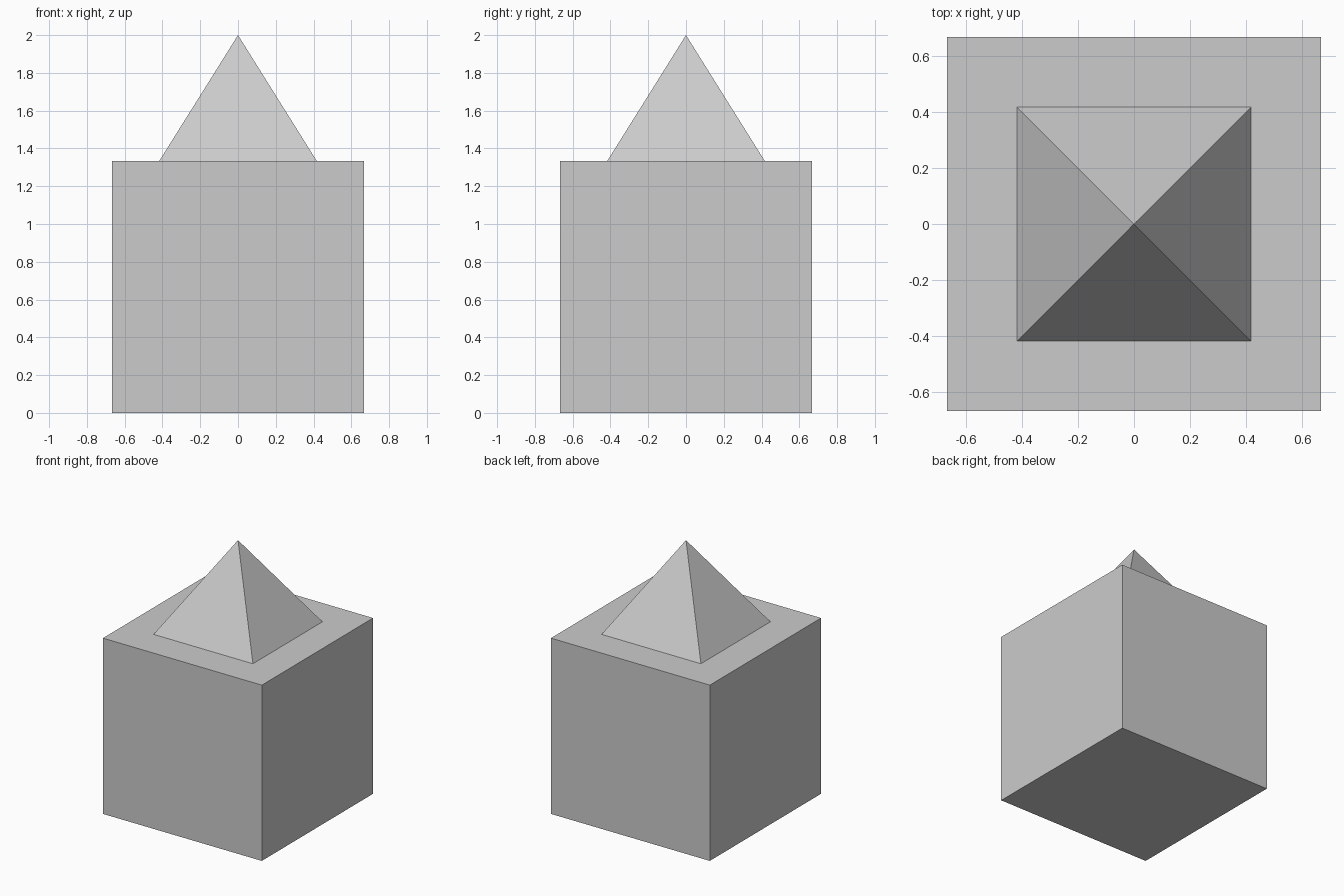
import bpy
import math

if "Cube" in bpy.data.objects:
    bpy.data.objects.remove(bpy.data.objects["Cube"])

SIDE = 4 / 3        # edge of the cube
ROOF_HALF = 0.417   # half width of the pyramid base
TOTAL = 2.0

# Cube body standing on the ground
bpy.ops.mesh.primitive_cube_add(size=SIDE, location=(0, 0, SIDE / 2))
bpy.context.object.name = "cube_body"

# Four-sided pyramid on top, turned so its sides line up with the cube
roof_height = TOTAL - SIDE
bpy.ops.mesh.primitive_cone_add(
    vertices=4, radius1=ROOF_HALF * math.sqrt(2), radius2=0, depth=roof_height,
    location=(0, 0, SIDE + roof_height / 2), rotation=(0, 0, math.pi / 4))
bpy.context.object.name = "pyramid_top"
